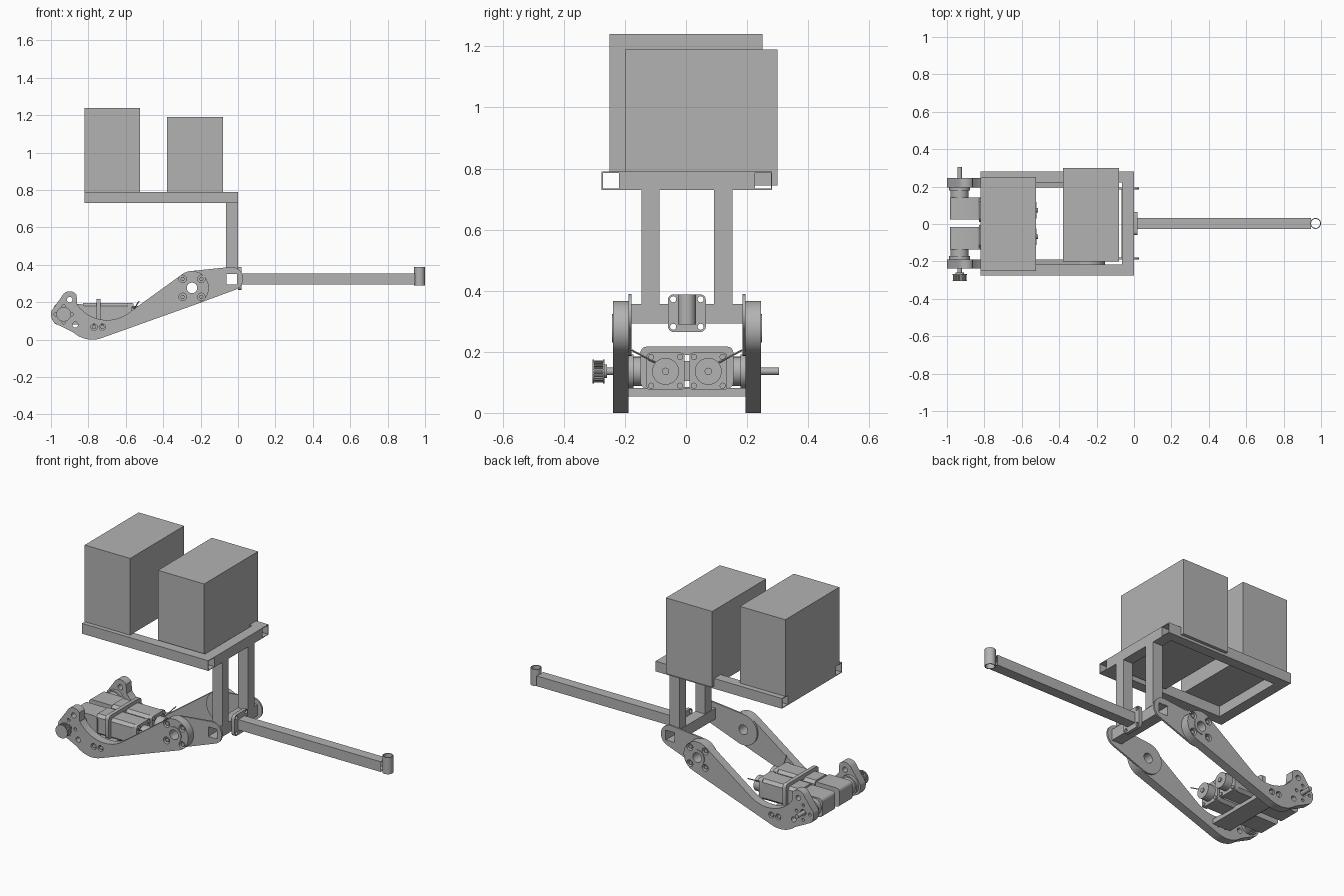
import bpy, bmesh, math
from mathutils import Matrix, Vector
from mathutils.geometry import convex_hull_2d

old = bpy.data.objects.get("Cube")
if old:
    bpy.data.objects.remove(old)

grey = bpy.data.materials.new("plain grey")
grey.use_nodes = True
grey.diffuse_color = (0.45, 0.45, 0.45, 1)
grey.node_tree.nodes["Principled BSDF"].inputs["Base Color"].default_value = grey.diffuse_color

MID = 0.003          # y of the mirror plane
parts = []

# Columns send profile u, v and depth w to world axes
AXES = {"x": ((0, 0, 1), (1, 0, 0), (0, 1, 0)),
        "y": ((1, 0, 0), (0, 0, 1), (0, 1, 0)),
        "z": ((1, 0, 0), (0, 1, 0), (0, 0, 1))}


def arc(u, v, r, a, b, n=12):
    angles = [math.radians(a + (b - a) * i / n) for i in range(n + 1)]
    return [(u + r * math.cos(t), v + r * math.sin(t)) for t in angles]


def circle(u, v, r, n=32):
    return arc(u, v, r, 0, 360, n)[:-1]


def rect(u0, u1, v0, v1, r=0.0, n=5):
    if not r:
        return [(u0, v0), (u1, v0), (u1, v1), (u0, v1)]
    return (arc(u0 + r, v0 + r, r, 180, 270, n) + arc(u1 - r, v0 + r, r, 270, 360, n)
            + arc(u1 - r, v1 - r, r, 0, 90, n) + arc(u0 + r, v1 - r, r, 90, 180, n))


def hull(points):
    return [points[i] for i in convex_hull_2d([Vector(p) for p in points])]


def solid(name, axis, w0, w1, outline, *holes):
    """Extrude an outline with holes along an axis."""
    curve = bpy.data.curves.new(name, "CURVE")
    curve.dimensions, curve.fill_mode = "2D", "BOTH"
    curve.extrude = abs(w1 - w0) / 2
    for loop in (outline,) + holes:
        spline = curve.splines.new("POLY")
        spline.points.add(len(loop) - 1)
        for p, q in zip(spline.points, loop):
            p.co = (q[0], q[1], 0, 1)
        spline.use_cyclic_u = True
    temp = bpy.data.objects.new(name, curve)
    mesh = bpy.data.meshes.new_from_object(temp)
    bpy.data.objects.remove(temp)
    bpy.data.curves.remove(curve)
    turn = Matrix(AXES[axis]).to_4x4() @ Matrix.Translation((0, 0, (w0 + w1) / 2))
    bm = bmesh.new()
    bm.from_mesh(mesh)
    bm.transform(turn)
    bmesh.ops.remove_doubles(bm, verts=bm.verts, dist=0.00005)
    bmesh.ops.recalc_face_normals(bm, faces=bm.faces)
    bm.to_mesh(mesh)
    bm.free()
    mesh.materials.clear()
    mesh.materials.append(grey)
    mesh.name = name
    ob = bpy.data.objects.new(name, mesh)
    bpy.context.collection.objects.link(ob)
    parts.append(ob)
    return ob


def tube(name, axis, w0, w1, u0, u1, v0, v1, t=0.004):
    solid(name, axis, w0, w1, rect(u0, u1, v0, v1), rect(u0 + t, u1 - t, v0 + t, v1 - t))


def rod(name, a, b, r):
    a, b = Vector(a), Vector(b)
    ob = solid(name, "z", 0, (b - a).length, circle(0, 0, r, 8))
    ob.data.transform(Matrix.Translation(a) @ (b - a).to_track_quat("Z", "Y").to_matrix().to_4x4())


# Load boxes
solid("rear_box", "z", 0.79, 1.24, rect(-0.82, -0.525, -0.25, 0.25))
solid("front_box", "z", 0.745, 1.19, rect(-0.38, -0.08, -0.2, 0.3))

# Upper frame
for name, x in (("rear_cross_rail", -0.82), ("front_cross_rail", -0.063)):
    tube(name, "y", MID - 0.219, MID + 0.219, x, x + 0.063, 0.73, 0.79)
# Boom, flange and end sleeve
tube("boom", "x", 0.02, 0.946, MID - 0.03, MID + 0.03, 0.295, 0.355)
solid("boom_end_sleeve", "z", 0.29, 0.388, circle(0.971, MID, 0.029), circle(0.971, MID, 0.024))
solid("boom_flange", "x", 0, 0.02, rect(MID - 0.062, MID + 0.062, 0.265, 0.388, 0.018),
      *[circle(MID + a * 0.045, 0.327 + b * 0.045, 0.01, 16) for a in (-1, 1) for b in (-1, 1)])
# Axle tube through both links
tube("axle_tube", "y", MID - 0.19, MID + 0.19, -0.066, -0.002, 0.292, 0.356)

# Arm side profile
HUB, SHAFT, AXLE = (-0.246, 0.277), (-0.932, 0.136), (-0.036, 0.326)
arm_outline = (arc(*HUB, 0.09, -70, 130, 24) + arc(-0.7, 0.3, 0.195, 309, 215)
               + arc(-0.9, 0.214, 0.045, 35, 155) + arc(*SHAFT, 0.068, 165, 225)
               + arc(-0.78, 0.15, 0.15, 228, 290))
link_outline = hull(circle(*HUB, 0.09, 48) + circle(*AXLE, 0.063, 48))
hub_bolts = [(HUB[0] + a * 0.05, HUB[1] + b * 0.048) for a in (-1, 1) for b in (-1, 1)]
foot_bolts = [(-0.77, 0.067), (-0.725, 0.067)]
shaft_bolts = [(SHAFT[0] + 0.043 * math.cos(t * math.pi / 2), SHAFT[1] + 0.043 * math.sin(t * math.pi / 2))
               for t in range(4)]

for s, side in ((-1, "right"), (1, "left")):
    def y(v):
        return MID + s * v

    # Frame rails and posts
    tube(side + "_rail", "x", -0.82, 0, *sorted((y(0.219), y(0.279))), 0.73, 0.79)
    tube(side + "_post", "z", 0.356, 0.73, -0.063, 0, *sorted((y(0.089), y(0.149))))
    # Arm, link plate and hub
    solid(side + "_arm", "y", y(0.192), y(0.242), arm_outline, circle(*HUB, 0.046),
          circle(-0.9, 0.214, 0.015, 20), circle(-0.87, 0.08, 0.015, 20), circle(*SHAFT, 0.018, 20),
          *[circle(*p, 0.02, 20) for p in hub_bolts],
          *[circle(*p, 0.017, 20) for p in foot_bolts],
          *[circle(*p, 0.009, 12) for p in shaft_bolts])
    solid(side + "_link", "y", y(0.182), y(0.192), link_outline, circle(*HUB, 0.028),
          rect(AXLE[0] - 0.03, AXLE[0] + 0.032, 0.295, 0.353))
    solid(side + "_hub_ring", "y", y(0.185), y(0.246), circle(*HUB, 0.046), circle(*HUB, 0.028))
    for p in hub_bolts + foot_bolts:
        solid(side + "_bolt", "y", y(0.188), y(0.236), circle(*p, 0.012, 6))

    # Gearbox with output shaft
    solid(side + "_gearbox", "y", y(0.02), y(0.14), rect(-0.985, -0.82, 0.08, 0.19, 0.02))
    solid(side + "_gearbox_neck", "y", y(0.14), y(0.175), circle(*SHAFT, 0.048))
    solid(side + "_gearbox_flange", "y", y(0.175), y(0.192), circle(*SHAFT, 0.056))
    solid(side + "_shaft", "y", y(0.13), y(0.302 if s > 0 else 0.27), circle(*SHAFT, 0.012, 20))
    # Motor body, corner screws and end cap
    m, h, c = y(0.07), 0.062, 0.016
    lo, hi = m - h, m + h
    solid(side + "_motor", "x", -0.83, -0.59, hull(
        [(u, v) for u in (lo + c, hi - c) for v in (0.075, 0.197)]
        + [(u, v) for u in (lo, hi) for v in (0.075 + c, 0.197 - c)]))
    solid(side + "_motor_face", "x", -0.59, -0.567, rect(lo, hi, 0.075, 0.197, 0.012))
    for a in (-1, 1):
        for b in (-1, 1):
            solid(side + "_motor_screw", "x", -0.567, -0.56, circle(m + a * 0.047, 0.136 + b * 0.047, 0.01, 16))
    solid(side + "_motor_cap", "x", -0.567, -0.52, circle(m, 0.136, 0.044))
    solid(side + "_motor_cap_boss", "x", -0.52, -0.513, circle(m, 0.136, 0.012, 20))
    rod(side + "_wire", (-0.555, y(0.105), 0.165), (-0.53, y(0.18), 0.205), 0.003)

# Motor bracket and cross bar between the arms
solid("motor_bracket", "x", -0.757, -0.735, rect(MID - 0.152, MID + 0.152, 0.08, 0.217, 0.02),
      rect(MID - 0.01, MID + 0.01, 0.17, 0.19), rect(MID - 0.01, MID + 0.01, 0.085, 0.105))
solid("cross_bar", "y", MID - 0.192, MID + 0.192, rect(-0.805, -0.69, 0.054, 0.082))

# Toothed pulley on the right shaft
teeth = []
for i in range(24):
    for k, r in ((0, 0.036), (0.4, 0.036), (0.5, 0.031), (0.9, 0.031)):
        t = (i + k) * math.tau / 24
        teeth.append((SHAFT[0] + r * math.cos(t), SHAFT[1] + r * math.sin(t)))
solid("pulley_teeth", "y", -0.302, -0.272, teeth)
for w in (-0.306, -0.272):
    solid("pulley_rim", "y", w, w + 0.005, circle(*SHAFT, 0.039))
solid("pulley_boss", "y", -0.267, -0.258, circle(*SHAFT, 0.022))

# Smooth round walls, keep corners sharp
bpy.ops.object.select_all(action="DESELECT")
for ob in parts:
    ob.select_set(True)
bpy.context.view_layer.objects.active = parts[0]
bpy.ops.object.shade_smooth_by_angle(angle=math.radians(30))
